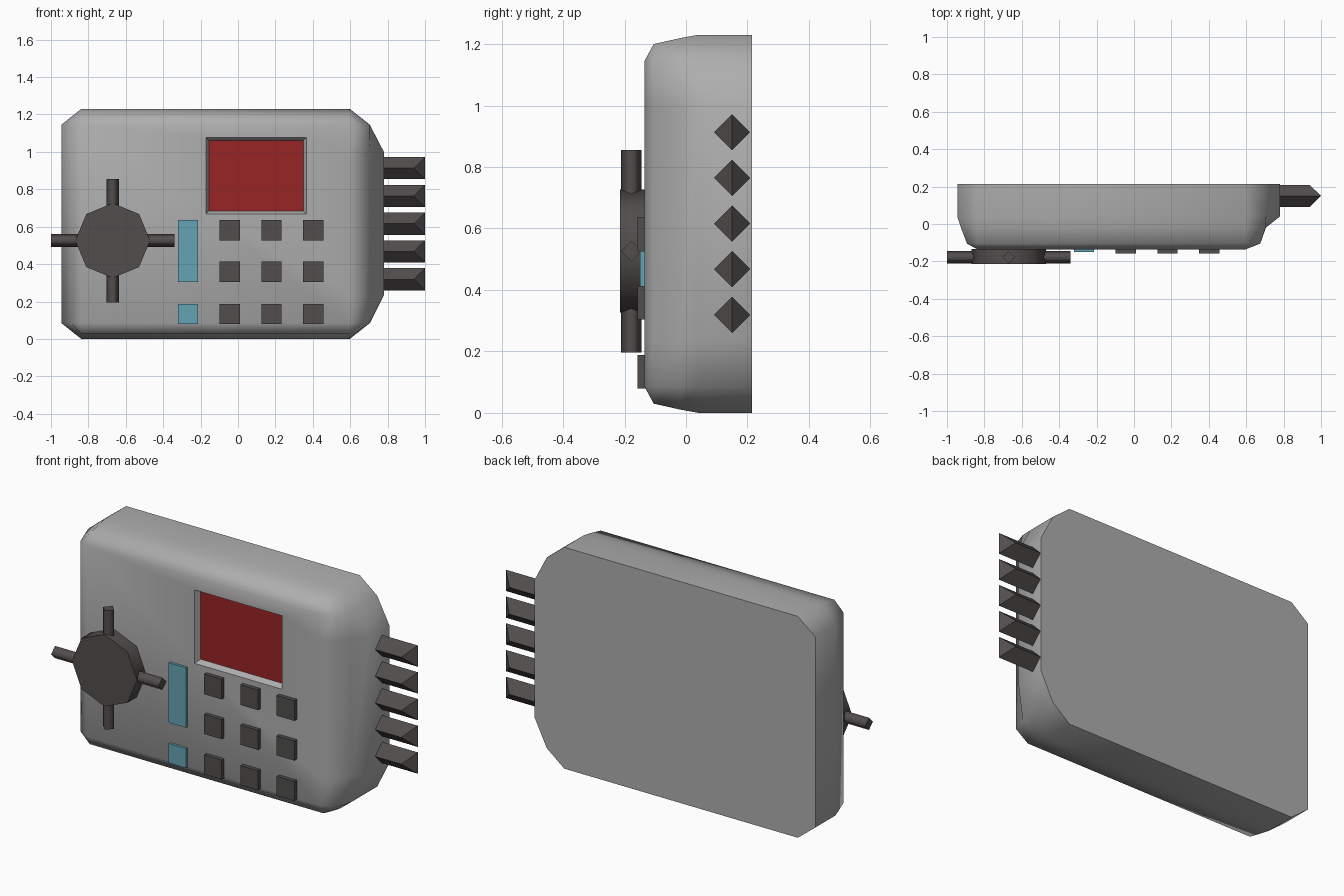
import bpy, bmesh, math
from mathutils import Matrix, Vector

if "Cube" in bpy.data.objects:
    bpy.data.objects.remove(bpy.data.objects["Cube"])


def material(name, rgb):
    m = bpy.data.materials.new(name)
    m.diffuse_color = (*rgb, 1)
    m.use_nodes = True
    m.node_tree.nodes["Principled BSDF"].inputs["Base Color"].default_value = m.diffuse_color
    return m


GREY = material("case_grey", (0.42, 0.42, 0.42))
DARK = material("dark_grey", (0.085, 0.075, 0.073))
RED = material("screen_red", (0.32, 0.018, 0.018))
BLUE = material("key_blue", (0.125, 0.37, 0.45))


def finish(name, bm, mats, angle=None):
    bmesh.ops.recalc_face_normals(bm, faces=bm.faces)
    me = bpy.data.meshes.new(name)
    bm.to_mesh(me)
    bm.free()
    for m in mats:
        me.materials.append(m)
    ob = bpy.data.objects.new(name, me)
    bpy.context.collection.objects.link(ob)
    if angle:
        bpy.ops.object.select_all(action='DESELECT')
        ob.select_set(True)
        bpy.context.view_layer.objects.active = ob
        bpy.ops.object.shade_smooth_by_angle(angle=math.radians(angle))
    return ob


def box(name, x0, x1, y0, y1, z0, z1, mat):
    bm = bmesh.new()
    bmesh.ops.create_cube(bm, size=1, matrix=Matrix.Translation(
        ((x0 + x1) / 2, (y0 + y1) / 2, (z0 + z1) / 2))
        @ Matrix.Diagonal((x1 - x0, y1 - y0, z1 - z0, 1)))
    return finish(name, bm, [mat])


def prism(name, sides, radius, length, centre, rot, angle):
    bm = bmesh.new()
    bmesh.ops.create_cone(bm, cap_ends=True, segments=sides, radius1=radius,
                          radius2=radius, depth=length,
                          matrix=Matrix.Translation(centre) @ rot)
    return finish(name, bm, [DARK], angle)


def bridge(bm, a, b):
    n = len(a)
    for i in range(n):
        bm.faces.new((a[i], a[(i + 1) % n], b[(i + 1) % n], b[i]))


# Case: rounded outline lofted from back to front
XL, XR, ZB, ZT = -0.838, 0.598, 0.085, 1.145


def outline(bm, y, left, vert, right, bulge):
    pts = [(XL, ZT + vert), (XR, ZT + vert), (XR + right, ZT), (XR + bulge, 1.0),
           (XR + bulge, 0.235), (XR + right, ZB), (XR, ZB - vert), (XL, ZB - vert),
           (XL - left, ZB), (XL - left, ZT)]
    return [bm.verts.new((x, y, z)) for x, z in pts]


bm = bmesh.new()
layers = [outline(bm, *p) for p in (
    (0.215, 0.107, 0.085, 0.107, 0.182),
    (0.04, 0.107, 0.085, 0.107, 0.182),
    (-0.02, 0.087, 0.074, 0.105, 0.107),
    (-0.105, 0.055, 0.055, 0.077, 0.077),
    (-0.135, 0, 0, 0, 0))]
bm.faces.new(layers[0])
for a, b in zip(layers, layers[1:]):
    bridge(bm, a, b)
bmesh.ops.remove_doubles(bm, verts=bm.verts, dist=0.0005)


# Recessed screen with sloped walls in the front face
def rect(y, x0, x1, z0, z1):
    return [bm.verts.new((x, y, z)) for x, z in ((x0, z0), (x1, z0), (x1, z1), (x0, z1))]


rim = rect(-0.135, -0.172, 0.365, 0.668, 1.076)
floor = rect(-0.105, -0.156, 0.349, 0.684, 1.06)
bridge(bm, rim, floor)
screen = bm.faces.new(floor)
screen.material_index = 1
bmesh.ops.triangle_fill(bm, use_beauty=True, normal=(0, -1, 0),
                        edges=[e for e in bm.edges if e.is_boundary])
finish("case", bm, [GREY, RED], 60)

# Dial with a four-armed handle
DX, DZ = -0.67, 0.526
prism("dial", 8, 0.2, 0.08, (DX, -0.175, DZ), Matrix.Rotation(math.pi / 2, 4, 'X'), 60)
arms = (prism("dial_arm_vertical", 4, 0.034, 0.66, (DX, -0.178, DZ), Matrix.Identity(4), None),
        prism("dial_arm_horizontal", 4, 0.034, 0.66, (DX, -0.178, DZ),
              Matrix.Rotation(math.pi / 2, 4, 'Y'), None))
for arm in arms:  # smooth sides, flat ends
    for p in arm.data.polygons:
        p.use_smooth = max(abs(p.normal.x), abs(p.normal.z)) < 0.9

# Keypad: three by three keys
rows = ((0.525, 0.637), (0.304, 0.413), (0.08, 0.188))
for r, (z0, z1) in enumerate(rows):
    for c in range(3):
        x = -0.044 + c * 0.223
        box(f"key_{r}_{c}", x - 0.054, x + 0.054, -0.157, -0.125, z0, z1, DARK)

# Blue keys
box("blue_key_tall", -0.322, -0.215, -0.149, -0.125, 0.304, 0.637, BLUE)
box("blue_key_small", -0.322, -0.215, -0.149, -0.125, 0.08, 0.188, BLUE)

# Locking bolts: diamond bars ending in a vertical ridge
for i in range(5):
    z, h = 0.319 + i * 0.1485, 0.059
    bm = bmesh.new()
    rings = []
    for base, side in ((0.75, 0.75), (1.0, 0.94)):
        rings.append([bm.verts.new(p) for p in (
            (base, 0.15, z + h), (side, 0.15 + h, z),
            (base, 0.15, z - h), (side, 0.15 - h, z))])
    bridge(bm, *rings)
    bm.faces.new(rings[0])
    t, s1, b, s2 = rings[1]
    bm.faces.new((t, s1, b))
    bm.faces.new((t, b, s2))
    finish(f"bolt_{i}", bm, [DARK])
